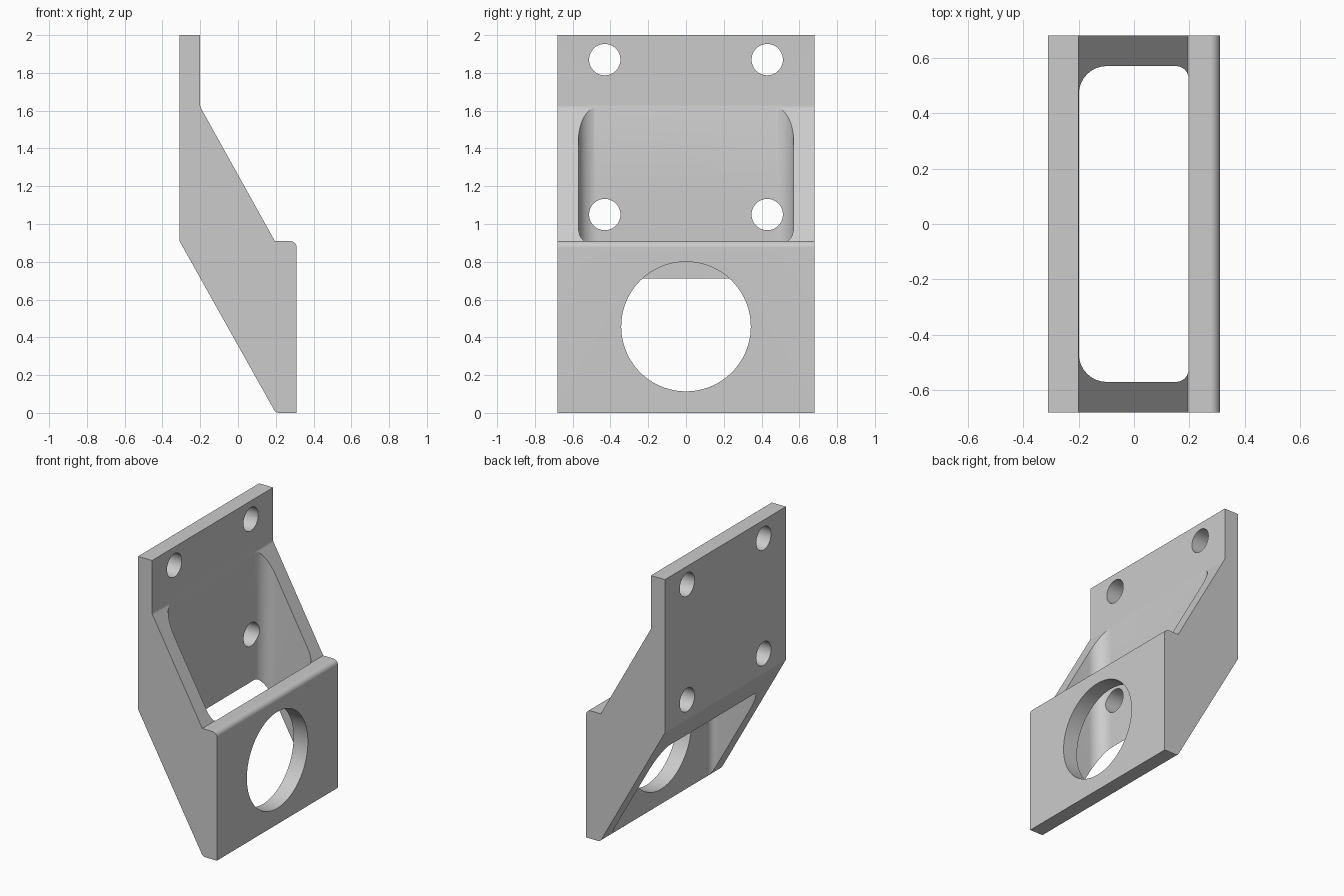
import bpy, bmesh, math
from mathutils import Vector

if "Cube" in bpy.data.objects:
    bpy.data.objects.remove(bpy.data.objects["Cube"], do_unlink=True)

grey = bpy.data.materials.new("plain grey")
grey.use_nodes = True
grey.diffuse_color = (0.6, 0.6, 0.6, 1)
grey.node_tree.nodes["Principled BSDF"].inputs["Base Color"].default_value = grey.diffuse_color


def rounded(corners, steps=10):
    """Outline from (u, v, fillet radius) corners."""
    out = []
    for i, (u, v, r) in enumerate(corners):
        p = Vector((u, v))
        if r == 0:
            out.append(p)
            continue
        a = (Vector(corners[i - 1][:2]) - p).normalized()
        b = (Vector(corners[(i + 1) % len(corners)][:2]) - p).normalized()
        half = a.angle(b) / 2
        centre = p + (a + b).normalized() * r / math.sin(half)
        start = p + a * r / math.tan(half) - centre
        end = p + b * r / math.tan(half) - centre
        for k in range(steps + 1):
            out.append(centre + start.lerp(end, k / steps).normalized() * r)
    return out


def circle(u, v, r, sides):
    return [Vector((u + r * math.cos(2 * math.pi * k / sides),
                    v + r * math.sin(2 * math.pi * k / sides))) for k in range(sides)]


def prism(name, outline, axis, low, high):
    """Extrude an outline along x, y or z."""
    place = {"x": lambda p, d: (d, p.x, p.y),
             "y": lambda p, d: (p.x, d, p.y),
             "z": lambda p, d: (p.x, p.y, d)}[axis]
    bm = bmesh.new()
    rings = [[bm.verts.new(place(p, d)) for p in outline] for d in (low, high)]
    for ring in rings:
        bm.faces.new(ring)
    n = len(outline)
    for i in range(n):
        j = (i + 1) % n
        bm.faces.new((rings[0][i], rings[0][j], rings[1][j], rings[1][i]))
    bmesh.ops.recalc_face_normals(bm, faces=bm.faces)
    mesh = bpy.data.meshes.new(name)
    bm.to_mesh(mesh)
    bm.free()
    mesh.materials.append(grey)
    obj = bpy.data.objects.new(name, mesh)
    bpy.context.collection.objects.link(obj)
    return obj


# Side profile of the bracket, extruded across its width
bracket = prism("offset_bracket", rounded([
    (-0.31, 2, 0), (-0.2, 2, 0), (-0.2, 1.62, 0.03), (0.195, 0.91, 0),
    (0.31, 0.91, 0.035), (0.31, 0, 0), (0.2, 0, 0.03), (-0.31, 0.91, 0)]),
    "y", -0.68, 0.68)

# Vertical opening between the two plates and the side webs
cutters = [prism("pocket_cutter", rounded([
    (-0.199, -0.57, 0.1), (0.197, -0.57, 0.045),
    (0.197, 0.57, 0.045), (-0.199, 0.57, 0.1)]), "z", -0.5, 2.5)]

# Large bore in the lower plate and four screw holes in the upper plate
cutters.append(prism("bore_cutter", circle(0, 0.457, 0.343, 96), "x", 0, 0.5))
for y in (-0.43, 0.43):
    for z in (1.05, 1.87):
        cutters.append(prism("screw_hole_cutter", circle(y, z, 0.083, 48), "x", -0.5, 0))

bpy.ops.object.select_all(action="DESELECT")
bracket.select_set(True)
bpy.context.view_layer.objects.active = bracket
for cutter in cutters:
    cutter.hide_render = True
    mod = bracket.modifiers.new("cut", "BOOLEAN")
    mod.operation = "DIFFERENCE"
    mod.solver = "EXACT"
    mod.object = cutter
    bpy.ops.object.modifier_apply(modifier=mod.name)
    bpy.data.objects.remove(cutter, do_unlink=True)

bpy.ops.object.shade_smooth_by_angle(angle=math.radians(25))
